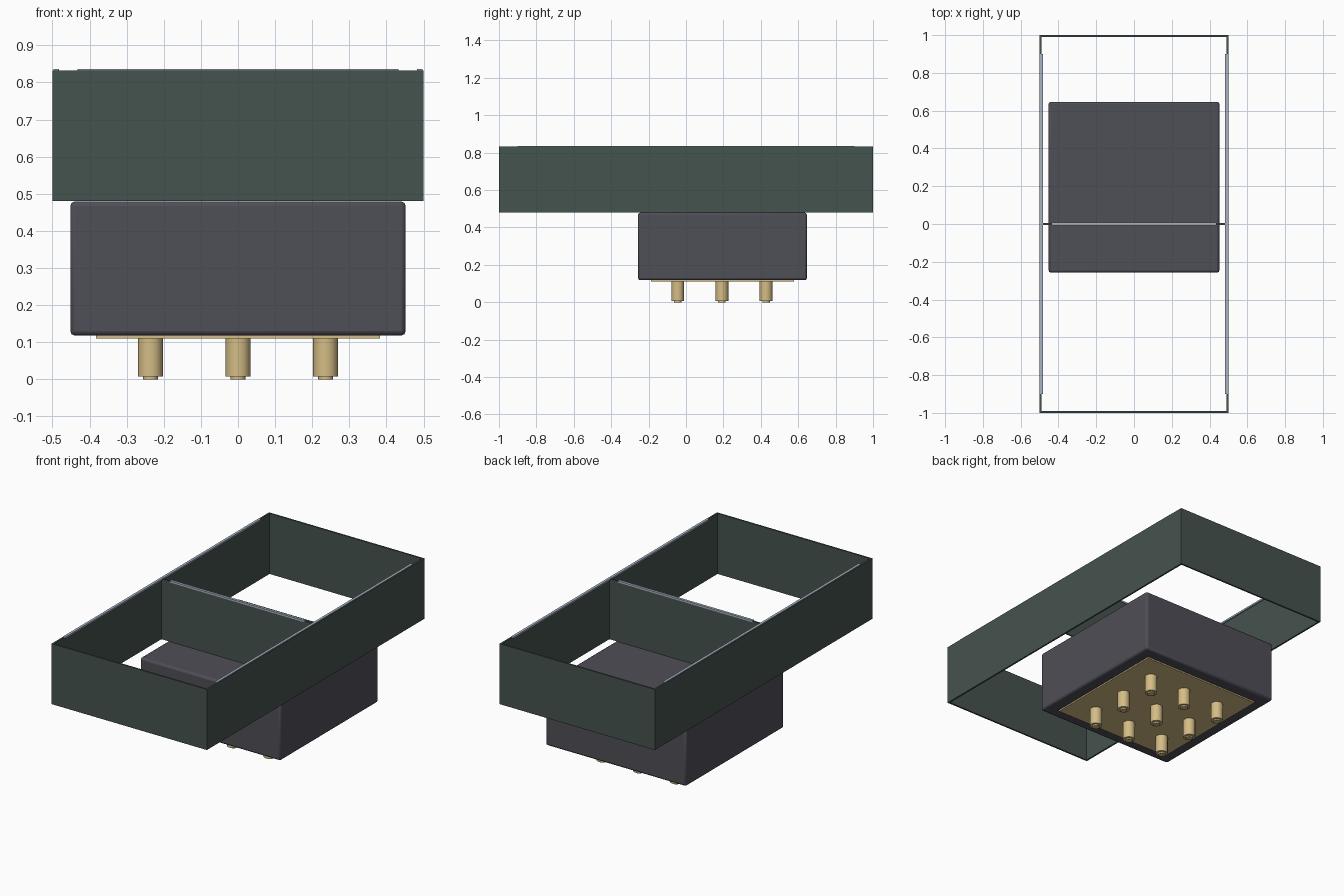
import bpy
import math

if "Cube" in bpy.data.objects:
    bpy.data.objects.remove(bpy.data.objects["Cube"])


def material(name, rgb):
    m = bpy.data.materials.new(name)
    lin = [((c / 255 + 0.055) / 1.055) ** 2.4 for c in rgb]
    m.diffuse_color = (*lin, 1)
    m.use_nodes = True
    m.node_tree.nodes["Principled BSDF"].inputs["Base Color"].default_value = m.diffuse_color
    return m


GREEN = material("dark green", (69, 83, 78))
GREY = material("charcoal", (79, 78, 87))
GOLD = material("brass", (212, 189, 134))
SILVER = material("pale steel", (168, 178, 194))


def box(name, lo, hi, mat, bevel=0, segments=2):
    size = [b - a for a, b in zip(lo, hi)]
    bpy.ops.mesh.primitive_cube_add(
        size=1, location=[(a + b) / 2 for a, b in zip(lo, hi)])
    o = bpy.context.object
    o.name = name
    o.scale = size
    bpy.ops.object.transform_apply(location=False, rotation=False, scale=True)
    o.data.materials.append(mat)
    if bevel:
        mod = o.modifiers.new("bevel", "BEVEL")
        mod.width = bevel
        mod.segments = segments
        bpy.ops.object.shade_smooth_by_angle(angle=math.radians(35))
    return o


def cylinder(name, x, y, z0, z1, radius, mat):
    bpy.ops.mesh.primitive_cylinder_add(
        vertices=12, radius=radius, depth=z1 - z0, location=(x, y, (z0 + z1) / 2))
    o = bpy.context.object
    o.name = name
    o.data.materials.append(mat)
    bpy.ops.object.shade_smooth_by_angle(angle=math.radians(35))
    return o


# Open rectangular frame: four thin walls and a divider
Z0, Z1, T = 0.48, 0.832, 0.01
for side, s in (("left", -1), ("right", 1)):
    x = sorted((s * 0.5, s * (0.5 - T)))
    box(side + "_wall", (x[0], -1, Z0), (x[1], 1, Z1), GREEN)
    # Steel strip along the inner top edge
    x = sorted((s * 0.497, s * 0.482))
    box(side + "_strip", (x[0], -0.9, 0.826), (x[1], 0.9, 0.836), SILVER)
for side, s in (("front", -1), ("back", 1)):
    y = sorted((s * 1.0, s * (1 - T)))
    box(side + "_wall", (-0.5 + T, y[0], Z0), (0.5 - T, y[1], Z1), GREEN)
box("divider", (-0.49, -0.004, Z0), (0.49, 0.004, Z1), GREEN)
box("divider_strip", (-0.433, -0.0075, 0.826), (0.433, 0.0075, 0.836), SILVER)

# Connector body under the frame
CY = 0.195
box("connector_body", (-0.452, CY - 0.452, 0.118), (0.452, CY + 0.452, 0.479), GREY, 0.012)

# Contact plate with a 3 x 3 grid of stepped pins
box("contact_plate", (-0.382, CY - 0.382, 0.11), (0.382, CY + 0.382, 0.119), GOLD)
for i in (-1, 0, 1):
    for j in (-1, 0, 1):
        x, y = i * 0.236, CY - 0.003 + j * 0.236
        cylinder("pin", x, y, 0.008, 0.112, 0.034, GOLD)
        cylinder("pin_tip", x, y, 0, 0.01, 0.02, GOLD)
